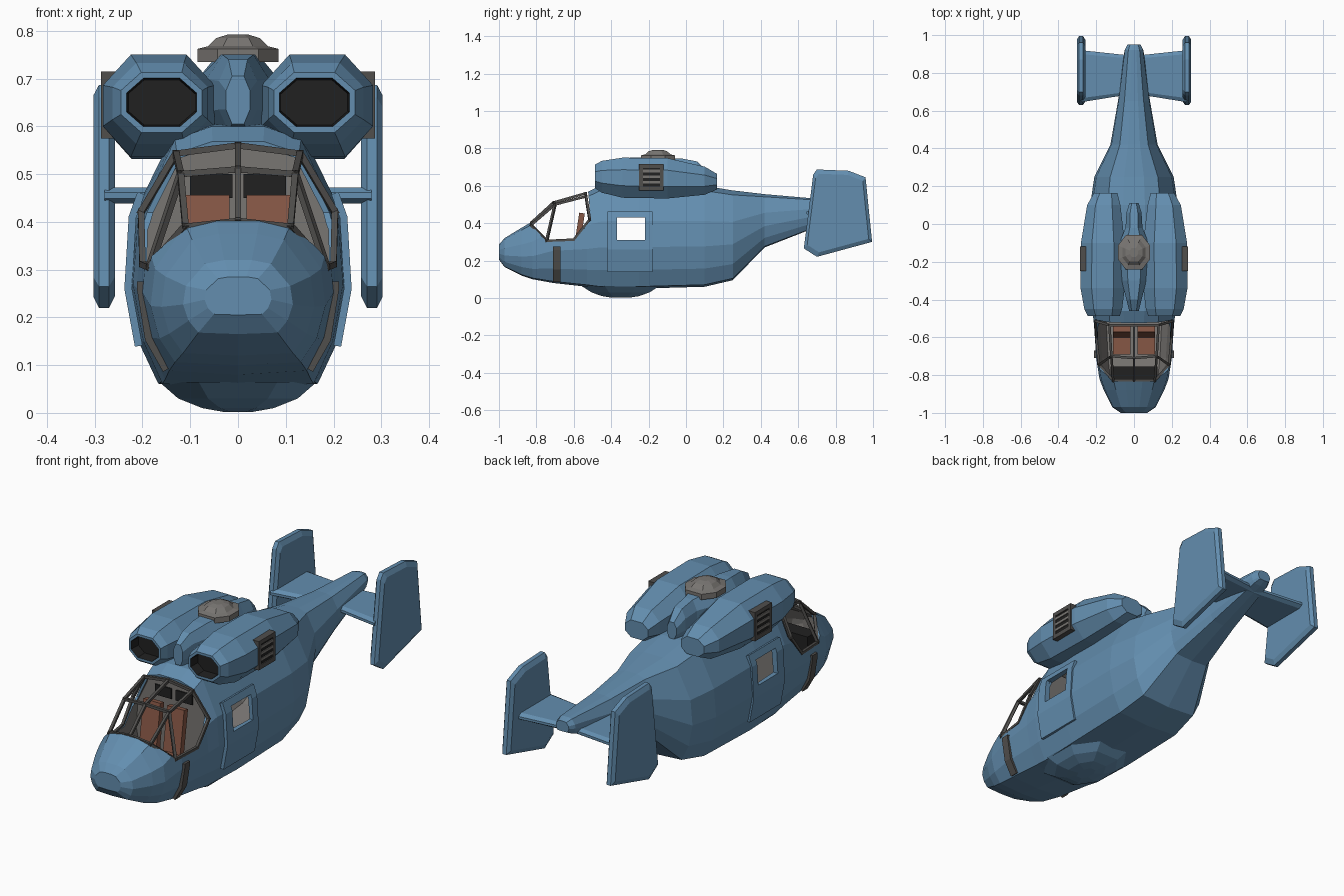
import bpy, bmesh
from mathutils import Vector, Matrix

if "Cube" in bpy.data.objects:
    bpy.data.objects.remove(bpy.data.objects["Cube"], do_unlink=True)


def material(name, r, g, b):
    m = bpy.data.materials.new(name)
    m.use_nodes = True
    m.diffuse_color = (r, g, b, 1)
    m.node_tree.nodes["Principled BSDF"].inputs["Base Color"].default_value = (r, g, b, 1)
    return m


BLUE = material("hull blue", .125, .27, .43)
GREY = material("lining grey", .19, .18, .17)
FRAME = material("frame dark grey", .08, .077, .073)
BLACK = material("intake black", .015, .015, .015)
BROWN = material("seat brown", .24, .095, .06)


def finish(name, bm, *mats):
    bmesh.ops.recalc_face_normals(bm, faces=bm.faces)
    me = bpy.data.meshes.new(name)
    bm.to_mesh(me)
    bm.free()
    for m in mats:
        me.materials.append(m)
    ob = bpy.data.objects.new(name, me)
    bpy.context.collection.objects.link(ob)
    return ob


def loft_bm(rings, closed=True):
    bm = bmesh.new()
    loops = [[bm.verts.new(p) for p in r] for r in rings]
    n = len(loops[0])
    for a, b in zip(loops, loops[1:]):
        for i in range(n if closed else n - 1):
            j = (i + 1) % n
            bm.faces.new((a[i], a[j], b[j], b[i]))
    if closed:
        bm.faces.new(loops[0])
        bm.faces.new(loops[-1])
    return bm


def loft(name, rings, *mats, closed=True):
    return finish(name, loft_bm(rings, closed), *mats)


def box(name, lo, hi, mat, tilt=0):
    lo, hi = Vector(lo), Vector(hi)
    bm = bmesh.new()
    mtx = Matrix.Translation((lo + hi) / 2) @ Matrix.Rotation(tilt, 4, 'X') @ Matrix.Diagonal((*(hi - lo), 1))
    bmesh.ops.create_cube(bm, size=1, matrix=mtx)
    return finish(name, bm, *([mat] if mat else []))


def apply(ob, kind, **settings):
    mod = ob.modifiers.new(kind.lower(), kind)
    for k, v in settings.items():
        setattr(mod, k, v)
    bpy.context.view_layer.objects.active = ob
    bpy.ops.object.modifier_apply(modifier=mod.name)


def mirror(ob):
    apply(ob, 'MIRROR', use_mirror_merge=False)
    return ob


def cut(ob, cutter):
    apply(ob, 'BOOLEAN', operation='DIFFERENCE', solver='EXACT', object=cutter)


def octagon(y, cx, cz, hw, hh):
    half = [(.5, -1), (1, -.4), (1, .4), (.5, 1)]
    shape = half + [(-u, v) for u, v in reversed(half)]
    return [(cx + u * hw, y, cz + v * hh) for u, v in shape]


# Fuselage: one faceted section shape, lofted from nose to tail
HALF = [(.72, .02), (.9, .18), (1, .4), (.95, .65), (.6, .95), (.25, 1)]


def hull_ring(y, zb, zt, w):
    right = [(u * w, y, zb + t * (zt - zb)) for u, t in HALF]
    return [(0, y, zb)] + right + [(-x, y, z) for x, y, z in reversed(right)]


STATIONS = [(-1, .205, .285, .07), (-.97, .165, .32, .115), (-.88, .12, .375, .16),
            (-.82, .1, .41, .183), (-.71, .08, .51, .2), (-.53, .06, .565, .212),
            (-.46, .05, .6, .22), (-.25, .05, .605, .232), (.1, .06, .6, .232),
            (.25, .095, .575, .21), (.42, .27, .555, .125), (.65, .36, .535, .085),
            (.92, .455, .53, .05), (.95, .47, .52, .035)]
fuselage = loft("fuselage", [hull_ring(*s) for s in STATIONS], BLUE, GREY)
apply(fuselage, 'SOLIDIFY', thickness=.012, offset=-1, material_offset=1)

# Cutters for the cockpit opening and the door windows
opening = [(-.832, .397), (-.745, .3), (-.6, .31), (-.51, .42), (-.535, .7), (-.84, .7)]
cockpit_cutter = loft("cockpit_cutter", [[(x, y, z) for y, z in opening] for x in (-.4, .4)])
window_cutter = box("window_cutter", (-.4, -.37, .31), (.4, -.22, .43), None)
cut(fuselage, cockpit_cutter)
cut(fuselage, window_cutter)


# Side panels that follow the hull
def side_panel(name, profile, y0, y1, mat):
    ob = loft(name, [[(x, y, z) for x, z in profile] for y in (y0, y1)], mat, closed=False)
    apply(ob, 'SOLIDIFY', thickness=.016, offset=0)
    return mirror(ob)


doors = side_panel("side_doors", [(.208, .14), (.23, .26), (.221, .41), (.203, .46)], -.42, -.18, BLUE)
cut(doors, window_cutter)
side_panel("nose_side_strips", [(.15, .09), (.187, .155), (.203, .256), (.203, .275)], -.71, -.67, FRAME)
for c in (cockpit_cutter, window_cutter):
    bpy.data.objects.remove(c, do_unlink=True)

# Canopy frame: square bars between the window corners
A, B, C, D = (0, -.828, .402), (.11, -.828, .39), (0, -.71, .51), (.12, -.7, .5)
E, F, G = (0, -.535, .56), (.13, -.535, .543), (.185, -.745, .305)
H, I = (.2, -.6, .312), (.203, -.515, .42)
bars = bmesh.new()
for p, q in [(A, C), (C, E), (A, B), (B, D), (C, D), (D, F), (E, F), (B, G), (G, H), (H, I), (I, F), (D, G)]:
    for s in (1, -1):
        a, b = (Vector((s * v[0], v[1], v[2])) for v in (p, q))
        d = b - a
        mtx = Matrix.Translation((a + b) / 2) @ d.to_track_quat('Z', 'Y').to_matrix().to_4x4()
        bmesh.ops.create_cube(bars, size=1, matrix=mtx @ Matrix.Diagonal((.013, .013, d.length + .01, 1)))
finish("canopy_frame", bars, FRAME)

# Cockpit interior
loft("bulkhead", [hull_ring(y, .07, .57, .205) for y in (-.49, -.48)], GREY)
box("instrument_panel", (-.125, -.83, .22), (.125, -.755, .31), BLACK)
mirror(box("bulkhead_panels", (.012, -.496, .45), (.1, -.489, .5), BLACK))
mirror(box("seat_backs", (.018, -.59, .2), (.11, -.56, .455), BROWN, tilt=-.15))
mirror(box("seat_cushions", (.018, -.69, .2), (.11, -.57, .25), BROWN))

# Engine pods with recessed intakes
POD = [(-.487, .16, .65, .085, .063), (-.45, .163, .648, .1, .085), (-.34, .166, .643, .117, .107),
       (-.1, .165, .64, .116, .108), (.1, .16, .627, .088, .075), (.165, .15, .622, .062, .042)]
pod = loft_bm([octagon(*s) for s in POD])
pod.normal_update()
bmesh.ops.recalc_face_normals(pod, faces=pod.faces)
front = min(pod.faces, key=lambda f: f.calc_center_median().y)
bmesh.ops.inset_individual(pod, faces=[front], thickness=.013)
walls = bmesh.ops.inset_individual(pod, faces=[front], thickness=.004, depth=-.05)["faces"]
for f in [front, *walls]:
    f.material_index = 1
mirror(finish("engine_pods", pod, BLUE, BLACK))

# Pod side vents: surround, dark back and slats
for lo, hi in [((-.25, .575), (-.23, .715)), ((-.14, .575), (-.12, .715)),
               ((-.23, .575), (-.14, .597)), ((-.23, .695), (-.14, .715))]:
    mirror(box("vent_surround", (.235, *lo), (.287, *hi), FRAME))
mirror(box("vent_back", (.24, -.23, .597), (.283, -.14, .695), BLACK))
for z in (.612, .642, .672):
    mirror(box("vent_slat", (.24, -.23, z), (.287, -.14, z + .014), GREY))

# Rotor pylon and mast cap
PYLON = [(-.46, .655, .025, .05), (-.4, .665, .04, .075), (-.3, .665, .065, .085), (-.12, .665, .085, .085),
         (-.02, .665, .045, .08), (.06, .66, .04, .07), (.11, .64, .025, .04)]
loft("rotor_pylon", [octagon(y, 0, z, w, h) for y, z, w, h in PYLON], BLUE)


def disc_ring(z, rx, ry, y):
    return [(x * rx, y + v * ry, z) for x, _, v in octagon(0, 0, 0, 1, 1)]


MAST = [(.735, .085), (.762, .085), (.768, .062), (.785, .045), (.792, .022)]
loft("rotor_mast_cap", [disc_ring(z, r, r * 1.08, -.15) for z, r in MAST], GREY)

# Belly blister
BELLY = [(.065, .165, .21), (.03, .125, .155), (.01, .075, .1), (.002, .03, .05)]
loft("belly_blister", [disc_ring(z, rx, ry, -.35) for z, rx, ry in BELLY], BLUE)

# Tailplane and chamfered end fins
plan = [(-.28, .645), (0, .69), (.28, .645), (.28, .92), (0, .89), (-.28, .92)]
tailplane = [[(x, .785 + (y - .785) * k, z) for x, y in plan]
             for z, k in ((.438, .85), (.449, 1), (.461, 1), (.472, .85))]
loft("tailplane", tailplane, BLUE)
outline = [(.63, .265), (.7, .22), (.995, .3), (.96, .645), (.87, .68), (.7, .687), (.68, .66)]
fin = [[(x, .81 + (y - .81) * k, .46 + (z - .46) * k) for y, z in outline]
       for x, k in ((.258, .9), (.27, 1), (.291, 1), (.303, .9))]
mirror(loft("tail_fins", fin, BLUE))
